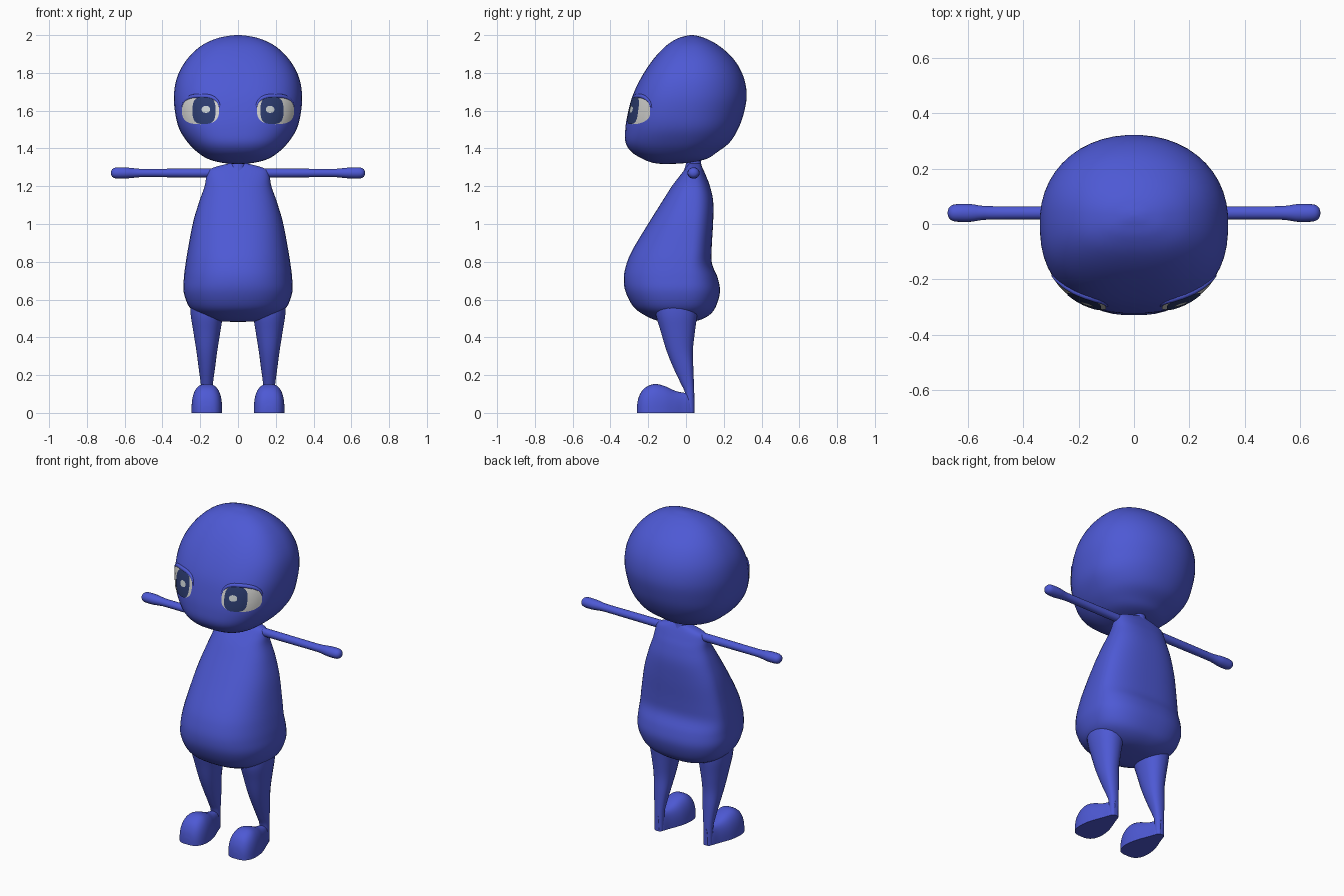
import bpy, bmesh, math
from mathutils import Vector
from mathutils.bvhtree import BVHTree

cube = bpy.data.objects.get("Cube")
if cube:
    bpy.data.objects.remove(cube)


def material(name, rgb):
    m = bpy.data.materials.new(name)
    m.use_nodes = True
    m.diffuse_color = (*rgb, 1)
    bsdf = next(n for n in m.node_tree.nodes if n.type == "BSDF_PRINCIPLED")
    bsdf.inputs["Base Color"].default_value = (*rgb, 1)
    return m


BLUE = material("body_blue", (0.075, 0.10, 0.66))
WHITE = material("eye_white", (0.65, 0.65, 0.63))
NAVY = material("iris_navy", (0.025, 0.045, 0.16))
GLINT = material("eye_glint", (0.6, 0.65, 0.66))


def mesh_object(name, bm, mat, mirror=False):
    me = bpy.data.meshes.new(name)
    bm.to_mesh(me)
    bm.free()
    me.shade_smooth()
    me.set_sharp_from_angle(angle=math.radians(45))
    me.materials.append(mat)
    ob = bpy.data.objects.new(name, me)
    bpy.context.collection.objects.link(ob)
    if mirror:
        mod = ob.modifiers.new("mirror", "MIRROR")
        mod.use_mirror_merge = False
    return ob


def smooth_rows(rows, steps=5):
    """Spline through the given section rows."""
    out = []
    for i in range(len(rows) - 1):
        p = [rows[max(0, min(len(rows) - 1, i + k))] for k in (-1, 0, 1, 2)]
        for s in range(steps):
            t = s / steps
            out.append([0.5 * (2 * b + (c - a) * t + (2 * a - 5 * b + 4 * c - d) * t * t
                               + (3 * b - a - 3 * c + d) * t ** 3)
                        for a, b, c, d in zip(*p)])
    return out + [list(rows[-1])]


def loft(name, rings, mat=BLUE, mirror=False):
    bm = bmesh.new()
    loops = [[bm.verts.new(p) for p in ring] for ring in rings]
    n = len(loops[0])
    for a, b in zip(loops, loops[1:]):
        for i in range(n):
            j = (i + 1) % n
            bm.faces.new((a[i], a[j], b[j], b[i]))
    bm.faces.new(loops[0])
    bm.faces.new(loops[-1])
    bmesh.ops.recalc_face_normals(bm, faces=bm.faces)
    return mesh_object(name, bm, mat, mirror)


def power(v, n):
    return math.copysign(abs(v) ** (2 / n), v)


def section(z, yc, front, back, hw, xc=0, nf=2.0, nb=2.0, count=48):
    """Horizontal ring with separate front and back curvature."""
    ring = []
    for i in range(count):
        a = math.tau * (i + 0.5) / count
        s, c = math.sin(a), math.cos(a)
        n, depth = (nb, back - yc) if s > 0 else (nf, yc - front)
        ring.append((xc + hw * power(c, n), yc + depth * power(s, n), z))
    return ring


# Head: z, centre y, front y, back y, half width
head_rows = [
    (1.318, -.10, -.13, -.07, .02), (1.325, -.08, -.18, .02, .09),
    (1.345, -.05, -.23, .11, .16), (1.38, -.03, -.287, .165, .215),
    (1.43, -.01, -.32, .23, .265), (1.50, 0, -.322, .275, .31),
    (1.58, 0, -.31, .305, .332), (1.68, .01, -.283, .322, .34),
    (1.78, .02, -.235, .305, .322), (1.87, .03, -.175, .255, .272),
    (1.94, .03, -.11, .18, .2), (1.98, .03, -.05, .11, .12),
    (1.996, .03, 0, .06, .05), (2.0, .03, .025, .035, .01)]
head = loft("head", [section(*r, nf=2.6, nb=2.1) for r in smooth_rows(head_rows)])

# Torso: narrow shoulders, heavy belly and seat
body_rows = [
    (.482, -.05, -.08, -.02, .03), (.488, -.04, -.15, .06, .12),
    (.515, -.03, -.215, .12, .2), (.56, -.02, -.277, .157, .258),
    (.64, -.01, -.32, .18, .288), (.715, 0, -.33, .168, .287),
    (.79, .01, -.315, .138, .278), (.87, .02, -.28, .136, .265),
    (1.01, .03, -.195, .144, .238), (1.12, .035, -.126, .144, .205),
    (1.2, .04, -.075, .127, .177), (1.25, .04, -.037, .108, .168),
    (1.285, .04, -.01, .093, .155), (1.305, .04, .005, .083, .11),
    (1.32, .04, .015, .075, .05)]
loft("torso", [section(*r, nf=2.4, nb=2.5) for r in smooth_rows(body_rows)])

# Neck
loft("neck", [section(z, .04, .04 - r, .04 + r, r)
              for z, r in ((1.26, .06), (1.31, .042), (1.34, .038), (1.42, .06))])

# Legs: tapering to a thin ankle at the heel
leg_rows = [(0.0, .022, .0, .045, .026), (.1, .02, -.004, .044, .028),
            (.16, .015, -.03, .042, .033), (.24, 0, -.068, .039, .044),
            (.33, -.03, -.104, .037, .056), (.43, -.045, -.134, .048, .072),
            (.52, -.05, -.16, .06, .086), (.6, -.05, -.165, .065, .088)]
loft("legs", [section(*r, xc=.165, nf=2.2, nb=2.2, count=24)
              for r in smooth_rows(leg_rows, 4)], mirror=True)


# Feet: arched sections over a flat teardrop sole
def arch(y, hw, h):
    return [(.165 + hw * power(math.cos(a), 2.7), y, h * power(math.sin(a), 2.7))
            for a in (math.pi * i / 24 for i in range(25))]


foot_rows = [(.044, .012, .1), (.02, .028, .104), (-.02, .042, .108), (-.06, .058, .118),
             (-.11, .074, .141), (-.16, .081, .153), (-.2, .079, .143),
             (-.232, .068, .118), (-.252, .048, .078), (-.26, .022, .035)]
loft("feet", [arch(*r) for r in smooth_rows(foot_rows, 4)], mirror=True)


# Arms ending in rounded mitten hands: x, radius in y, radius in z
def limb_ring(x, ry, rz):
    return [(x, .04 + ry * math.cos(a), 1.27 + rz * math.sin(a))
            for a in (math.tau * i / 20 for i in range(20))]


arm_rows = [(.1, .024, .024), (.3, .024, .023), (.5, .024, .022), (.55, .026, .025),
            (.59, .032, .029), (.635, .032, .03), (.657, .028, .026),
            (.669, .017, .016), (.673, .004, .004)]
loft("arms", [limb_ring(*r) for r in smooth_rows(arm_rows, 4)], mirror=True)

# Eyes: thin plates draped over the face
tree = BVHTree.FromPolygons([v.co for v in head.data.vertices],
                            [p.vertices[:] for p in head.data.polygons])


def on_face(x, z, lift):
    hit, normal, _, _ = tree.ray_cast(Vector((x, -1, z)), Vector((0, 1, 0)))
    return hit + normal * lift


def eye_plate(name, x, z, rx, rz, n, lift, mat):
    count, rings = 32, 8
    bm = bmesh.new()
    centre = bm.verts.new(on_face(x, z, lift))
    prev = None
    for k in range(1, rings + 1):
        f = k / rings
        ring = [bm.verts.new(on_face(x + f * rx * power(math.cos(a), n),
                                     z + f * rz * power(math.sin(a), n), lift))
                for a in (math.tau * i / count for i in range(count))]
        for i in range(count):
            j = (i + 1) % count
            bm.faces.new((prev[i], ring[i], ring[j], prev[j]) if prev
                         else (centre, ring[i], ring[j]))
        prev = ring
    mesh_object(name, bm, mat, mirror=True)


eye_plate("eye_whites", .197, 1.6, .097, .072, 2.7, .003, WHITE)
eye_plate("irises", .178, 1.6, .06, .071, 3, .0055, NAVY)
eye_plate("eye_glints", .167, 1.605, .022, .018, 2.2, .008, GLINT)

# Upper eyelids: soft rims hugging the top of each eye
for side, label in ((1, "left"), (-1, "right")):
    cu = bpy.data.curves.new(label + "_eyelid", "CURVE")
    cu.dimensions = "3D"
    cu.bevel_depth = .012
    cu.bevel_resolution = 3
    cu.use_fill_caps = True
    sp = cu.splines.new("POLY")
    sp.points.add(24)
    for i, pt in enumerate(sp.points):
        a = math.pi * (0.04 + 0.92 * i / 24)
        p = on_face(.197 + .1 * power(math.cos(a), 2.7),
                    1.6 + .078 * power(math.sin(a), 2.7), -.002)
        pt.co = (side * p.x, p.y, p.z, 1)
        pt.radius = .25 + .75 * math.sin(a)
    cu.materials.append(BLUE)
    bpy.context.collection.objects.link(bpy.data.objects.new(label + "_eyelid", cu))
